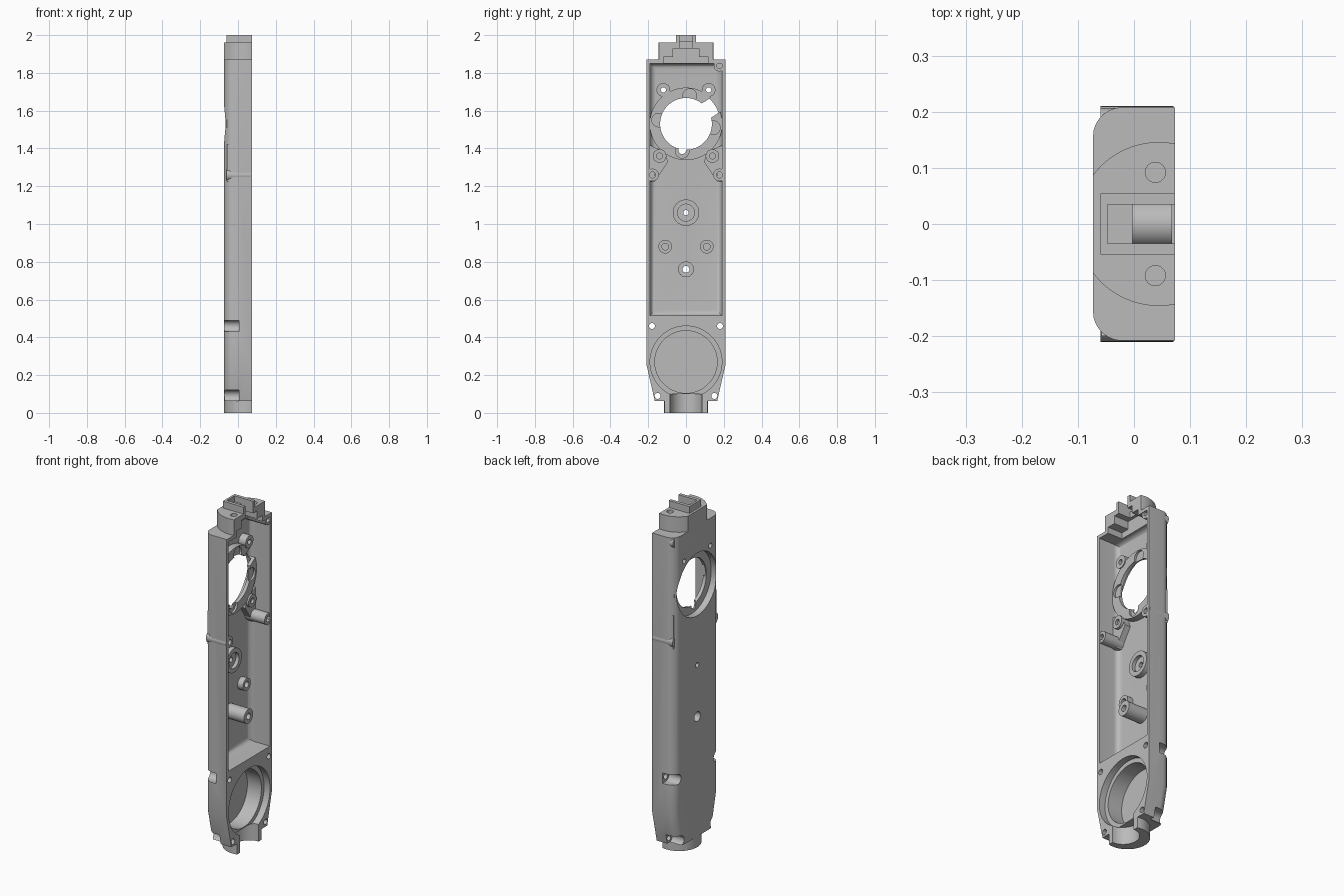
import bpy, bmesh, math
from mathutils import Matrix, Vector

if "Cube" in bpy.data.objects:
    bpy.data.objects.remove(bpy.data.objects["Cube"])

grey = bpy.data.materials.new("plain grey")
grey.use_nodes = True
COLOUR = (0.5, 0.5, 0.5, 1)
grey.diffuse_color = COLOUR
grey.node_tree.nodes["Principled BSDF"].inputs["Base Color"].default_value = COLOUR

BACK, RIM = -0.073, 0.073
parts = []


def make(name, bm):
    bmesh.ops.recalc_face_normals(bm, faces=bm.faces)
    mesh = bpy.data.meshes.new(name)
    bm.to_mesh(mesh)
    bm.free()
    mesh.materials.append(grey)
    ob = bpy.data.objects.new(name, mesh)
    bpy.context.collection.objects.link(ob)
    return ob


def prism(name, pts, x0, x1, bevel=0, pick=None):
    """Extrude a (y, z) outline along x, rounding chosen edges of its x0 end."""
    bm = bmesh.new()
    face = bm.faces.new([bm.verts.new((x0, y, z)) for y, z in pts])
    new = bmesh.ops.extrude_face_region(bm, geom=[face])["geom"]
    bmesh.ops.translate(bm, vec=(x1 - x0, 0, 0),
                        verts=[v for v in new if isinstance(v, bmesh.types.BMVert)])
    if bevel:
        edges = [e for e in bm.edges if all(abs(v.co.x - x0) < 1e-5 for v in e.verts)
                 and (pick is None or pick(e))]
        bmesh.ops.bevel(bm, geom=edges, offset=bevel, segments=7, profile=0.5, affect='EDGES')
    return make(name, bm)


def box(name, x0, x1, y0, y1, z0, z1, bevel=0):
    return prism(name, [(y0, z0), (y1, z0), (y1, z1), (y0, z1)], x0, x1, bevel)


def cylinder(name, r, centre, length, axis, sides=48, r2=None):
    bm = bmesh.new()
    turn = Matrix.Rotation(math.pi / 2, 4, 'Y') if axis == 'X' else Matrix()
    bmesh.ops.create_cone(bm, cap_ends=True, segments=sides, radius1=r,
                          radius2=r if r2 is None else r2, depth=length,
                          matrix=Matrix.Translation(centre) @ turn)
    return make(name, bm)


def rod(name, y, z, r, x0, x1, sides=32, r2=None):
    return cylinder(name, r, ((x0 + x1) / 2, y, z), x1 - x0, 'X', sides, r2)


def column(name, x, y, r, z0, z1, sides=64):
    return cylinder(name, r, (x, y, (z0 + z1) / 2), z1 - z0, 'Z', sides)


def boolean(ob, tools, operation='DIFFERENCE'):
    for tool in tools:
        mod = ob.modifiers.new("shape", 'BOOLEAN')
        mod.operation, mod.solver, mod.object = operation, 'EXACT', tool
        mesh = bpy.data.meshes.new_from_object(
            ob.evaluated_get(bpy.context.evaluated_depsgraph_get()))
        ob.modifiers.clear()
        ob.data = mesh
        bpy.data.objects.remove(tool)
    return ob


def boss(name, y, z, r, x1, hole, x0=-0.06, through=False):
    """Round screw post, drilled from its top."""
    ob = rod(name, y, z, r, x0, x1)
    boolean(ob, [rod("drill", y, z, hole, -0.1 if through else x1 - 0.05, 0.1, 20)])
    parts.append(ob)
    return ob


# Main shell: tapered tray with rounded back edges
half = [(0.165, 0.062), (0.208, 0.25), (0.208, 1.87)]
outline = half + [(-y, z) for y, z in reversed(half)]
housing = prism("housing", outline, BACK, RIM, 0.052,
                lambda e: abs(e.verts[0].co.z - e.verts[1].co.z) > 0.01)
housing_cuts = [box("cavity", -0.055, 0.1, -0.19, 0.19, 0.515, 1.85, 0.03),
                box("throat", -0.02, 0.1, -0.12, 0.12, 1.8, 1.9)]

# Stepped round pocket at the lower end
housing_cuts += [rod("lip", 0, 0.27, 0.19, 0.035, 0.1, 72),
                 rod("pocket", 0, 0.27, 0.165, -0.055, 0.1, 72),
                 column("outlet", 0.073, 0, 0.085, 0.03, 0.1)]

# Screw recesses in the lower sides, and holes through the rim
for side in (-1, 1):
    for y, z in ((0.18, 0.46), (0.15, 0.09)):
        reach = sorted((side * y, side * 0.25))
        housing_cuts += [rod("recess", side * y, z, 0.03, -0.1, 0.005),
                         box("recess_side", -0.1, 0.005, *reach, z - 0.03, z + 0.03),
                         rod("screw_hole", side * y, z, 0.016, -0.1, 0.1, 20)]
    housing_cuts.append(rod("upper_hole", side * 0.12, 1.71, 0.014, -0.1, 0.1, 20))
housing_cuts += [rod("ring_recess", 0, 1.53, 0.182, -0.1, -0.035, 72),
                 rod("centre_hole", 0, 1.06, 0.014, -0.1, 0.1, 20),
                 rod("post_recess", 0, 0.76, 0.028, -0.1, 0, 24)]
boolean(housing, housing_cuts)
parts.append(housing)

# Raised mounting ring with its opening, slots and clearance notch
ring = rod("mounting_ring", 0, 1.53, 0.192, -0.06, -0.015, 72)
notch = box("notch", -0.1, 0.1, 0.08, 0.195, -0.045, 0.045)
notch.data.transform(Matrix.Translation((0, 0, 1.53)) @ Matrix.Rotation(math.radians(33), 4, 'X'))
slots = [rod("slot", y, z, 0.036, -0.027, 0.1, 24)
         for y, z in ((0.02, 1.68), (-0.145, 1.55), (0.145, 1.51), (-0.02, 1.385))]
boolean(ring, [rod("back_recess", 0, 1.53, 0.182, -0.1, -0.035, 72),
               rod("opening", 0, 1.53, 0.137, -0.1, 0.1, 72),
               notch, rod("slot_hole", -0.02, 1.39, 0.02, -0.1, 0.1, 20)] + slots)
parts.append(ring)

# Paired posts and webs either side
for side, label in ((1, "left"), (-1, "right")):
    boss(label + "_upper_post", side * 0.12, 1.71, 0.036, -0.01, 0.014, through=True)
    boss(label + "_lower_post", side * 0.14, 1.36, 0.036, -0.005, 0.016)
    boss(label + "_rim_post", side * 0.177, 1.26, 0.033, 0.07, 0.016)
    boss(label + "_small_post", side * 0.11, 0.88, 0.036, -0.02, 0.018)
    web = [(0.2, 1.225), (0.165, 1.225), (0.095, 1.33), (0.115, 1.385), (0.2, 1.42)]
    parts.append(prism(label + "_web", [(side * y, z) for y, z in web], -0.058, -0.02))
    parts.append(box(label + "_rim_block", -0.058, 0.03,
                     *sorted((side * 0.165, side * 0.2)), 1.24, 1.29))
boss("corner_post", 0.177, 1.838, 0.03, 0.07, 0.015)

# Central bearing seat and tall post
seat = boss("bearing_seat", 0, 1.06, 0.07, -0.025, 0.014, through=True)
boolean(seat, [rod("seat_bore", 0, 1.06, 0.045, -0.045, 0.1)])
post = boss("tall_post", 0, 0.76, 0.042, 0.068, 0.018, through=True)
boolean(post, [rod("post_recess", 0, 0.76, 0.028, -0.1, 0, 24)])

# Rounded upper neck, hollow, with two screw holes
neck = column("upper_neck", 0.044, 0, 0.146, 1.86, 1.96, 96)
boolean(neck, [box("trim", BACK, RIM, -0.3, 0.3, 1.8, 2)], 'INTERSECT')
boolean(neck, [box("step_one", -0.02, 0.1, -0.12, 0.12, 1.8, 1.885),
               box("step_two", -0.02, 0.1, -0.07, 0.07, 1.8, 1.93),
               box("cable_slot", -0.003, 0.1, -0.035, 0.035, 1.8, 2.1)]
        + [column("screw", 0.038, y, 0.018, 1.9, 2.1, 24) for y in (-0.092, 0.092)])
parts.append(neck)

# U-shaped cable guide on top
guide = box("cable_guide", -0.06, RIM, -0.054, 0.054, 1.95, 2.0)
boolean(guide, [box("guide_slot", -0.047, 0.1, -0.035, 0.035, 1.965, 2.1),
                box("guide_channel", -0.003, 0.1, -0.035, 0.035, 1.9, 2.1)])
parts.append(guide)

# Rounded lower neck with a half-round channel
foot = column("lower_neck", 0.044, 0, 0.117, 0, 0.075, 96)
boolean(foot, [box("trim", BACK, RIM, -0.3, 0.3, -0.1, 0.2)], 'INTERSECT')
boolean(foot, [column("channel", 0.073, 0, 0.085, -0.1, 0.2)])
parts.append(foot)

# Smooth the curved faces, keep edges crisp
bpy.ops.object.select_all(action='DESELECT')
for ob in parts:
    ob.select_set(True)
bpy.context.view_layer.objects.active = housing
bpy.ops.object.shade_smooth_by_angle(angle=math.radians(30))
